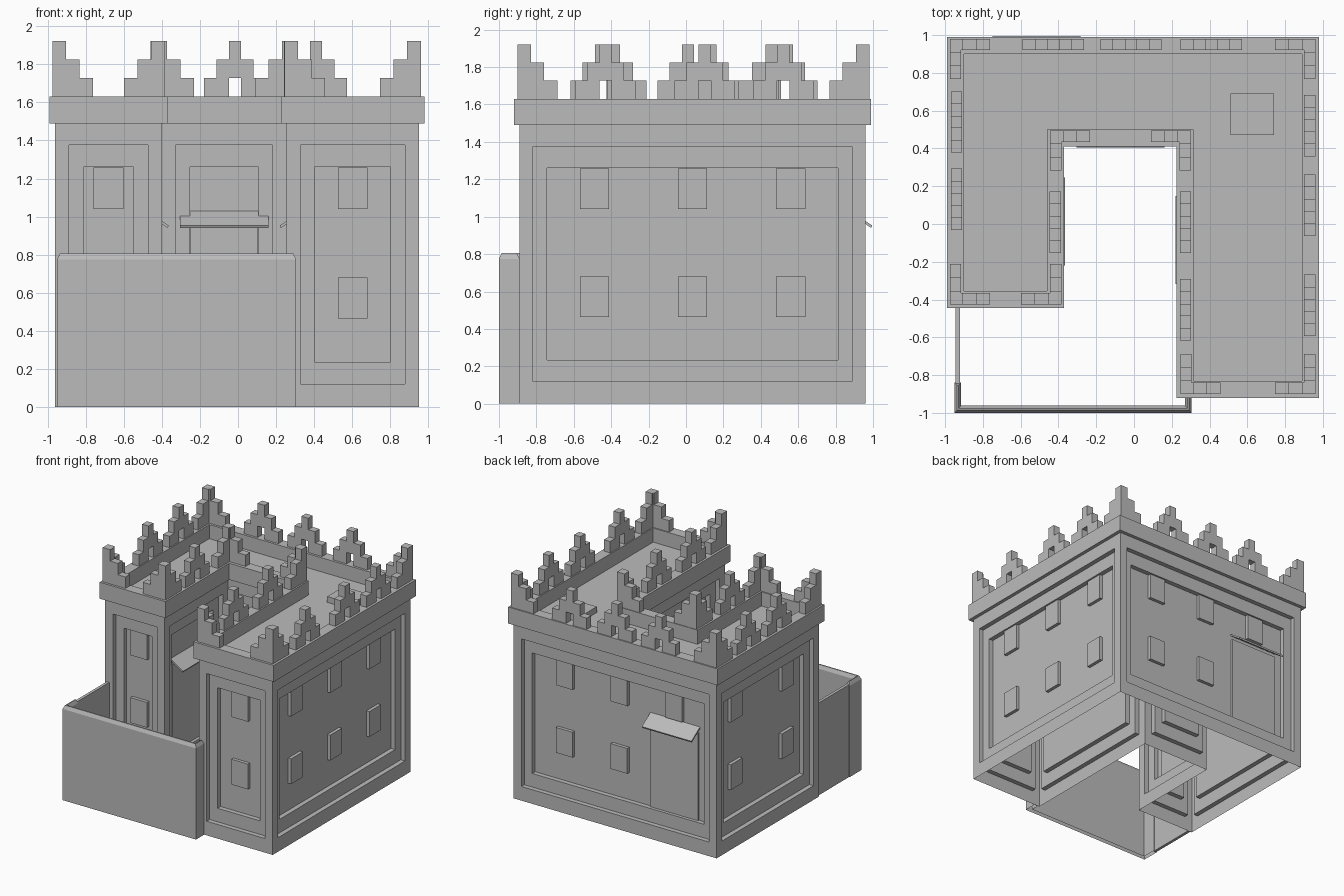
import bpy, bmesh
from mathutils import Vector

cube = bpy.data.objects.get("Cube")
if cube:
    bpy.data.objects.remove(cube, do_unlink=True)

stone = bpy.data.materials.new("grey_stone")
stone.use_nodes = True
grey = (0.5, 0.5, 0.5, 1)
stone.diffuse_color = grey
stone.node_tree.nodes["Principled BSDF"].inputs["Base Color"].default_value = grey

Z = Vector((0, 0, 1))


def finish(name, bm):
    mesh = bpy.data.meshes.new(name)
    bm.to_mesh(mesh)
    bm.free()
    mesh.materials.append(stone)
    bpy.context.collection.objects.link(bpy.data.objects.new(name, mesh))


def loft(name, loops):
    """Skin a series of matching loops and cap the last one."""
    bm = bmesh.new()
    rows = [[bm.verts.new(p) for p in loop] for loop in loops]
    n = len(rows[0])
    for a, b in zip(rows, rows[1:]):
        for i in range(n):
            j = (i + 1) % n
            bm.faces.new((a[i], a[j], b[j], b[i]))
    bm.faces.new(rows[-1])
    finish(name, bm)


def prism(name, profile, origin, along, across, b0, b1):
    """Extrude an (along, height) profile from b0 to b1 in the across direction."""
    bm = bmesh.new()
    ends = [[bm.verts.new(origin + along * a + Z * z + across * b) for a, z in profile]
            for b in (b0, b1)]
    n = len(profile)
    for i in range(n):
        j = (i + 1) % n
        bm.faces.new((ends[0][i], ends[0][j], ends[1][j], ends[1][i]))
    bm.faces.new(ends[0])
    bm.faces.new(ends[1])
    bmesh.ops.recalc_face_normals(bm, faces=bm.faces)
    finish(name, bm)


def rect(a0, a1, z0, z1):
    return [(a0, z0), (a1, z0), (a1, z1), (a0, z1)]


def offset(points, d):
    """Grow a right-angled counterclockwise outline by d."""
    out = []
    for i, p in enumerate(points):
        e1 = (p - points[i - 1]).normalized()
        e2 = (points[(i + 1) % len(points)] - p).normalized()
        e = e1 + e2
        out.append(p + Vector((e.y, -e.x, 0)) * d)
    return out


def level(points, z):
    return [p + Z * z for p in points]


# U-shaped plan
plan = [Vector((x, y, 0)) for x, y in (
    (-.96, -.415), (-.40, -.415), (-.40, .44), (.255, .44),
    (.255, -.89), (.95, -.89), (.95, .96), (-.96, .96))]
WALL_TOP, ROOF, PARAPET = 1.49, 1.51, 1.63
STEP = 0.04

# Parapet band and roof deck
outer, inner = offset(plan, .03), offset(plan, -.06)
loft("parapet_and_roof", [level(plan, WALL_TOP), level(outer, WALL_TOP),
                          level(outer, PARAPET), level(inner, PARAPET), level(inner, ROOF)])
prism("roof_hatch", rect(.51, .74, ROOF, 1.56), Vector(), Vector((1, 0, 0)),
      Vector((0, 1, 0)), .47, .69)

# For each wall: name, window column offsets, door offset from the middle
walls = [
    ("left_wing_front", [0], None),
    ("left_court", [], 0),
    ("rear_court", [], 0),
    ("right_court", [], -.14),
    ("right_wing_front", [0], None),
    ("right_side", [-.525, 0, .525], None),
    ("back", [-.515, 0, .515], .51),
    ("left_side", [-.345, .345], None),
]

for i, (name, columns, door) in enumerate(walls):
    start, end = plan[i], plan[(i + 1) % len(plan)]
    length = (end - start).length
    along = (end - start).normalized()
    inward = Vector((-along.y, along.x, 0))

    # Wall with a double stepped recess
    def ring(margin, z0, z1, depth):
        return [start + along * a + Z * z + inward * depth
                for a, z in rect(margin, length - margin, z0, z1)]

    loft(name + "_wall", [
        ring(0, 0, WALL_TOP, 0), ring(.073, .12, 1.375, 0), ring(.073, .12, 1.375, STEP),
        ring(.148, .235, 1.26, STEP), ring(.148, .235, 1.26, 2 * STEP)])

    # Shutters stand slightly proud of the recessed panel
    middle = start + along * (length / 2)
    for c in columns:
        for z0, z1 in ((.465, .68), (1.04, 1.258)):
            if door is not None and abs(c - door) < .1 and z0 < 1:
                continue
            prism(name + "_window", rect(c - .078, c + .078, z0, z1),
                  middle, along, inward, STEP + .012, 2 * STEP)

    # Door with a sloping canopy
    if door is not None:
        half = min(.225, length / 2 - .15)
        prism(name + "_door", rect(door - half, door + half, .236, .98),
              middle, along, inward, 2 * STEP - .015, 2 * STEP)
        prism(name + "_canopy", [(2 * STEP, 1.03), (-.036, .953), (-.03, .94), (2 * STEP, 1.015)],
              middle, inward, along, door - .233, door + .233)

# Stepped battlements
U, H, T = .065, .097, .06
half_steps = [(.5, 0), (.5, 1), (.5, 0)]
right = [(.5, 3), (.5, 2), (1.5, 2), (1.5, 1), (2.5, 1), (2.5, 0), (.5, 0), (.5, 1)]
full = right + [(-a, z) for a, z in reversed(right)]
corner = [(0, 0), (0, 3), (1, 3), (1, 2), (2, 2), (2, 1), (3, 1), (3, 0)]


def merlon(x, y, along):
    across = Vector((along.y, along.x, 0))
    prism("merlon", [(a * U, z * H) for a, z in full],
          Vector((x, y, PARAPET)), along, across, -T / 2, T / 2)


X, Y = Vector((1, 0, 0)), Vector((0, 1, 0))
for x in (-.427, -.016, .41):
    merlon(x, .95, X)
for x, ys in ((-.94, (.54, .13)), (.93, (.52, .10, -.43)),
              (-.417, (.01,)), (.273, (.01, -.455))):
    for y in ys:
        merlon(x, y, Y)

# Corner battlements: position and the directions of the two arms
for x, y, sx, sy in ((-.975, .98, 1, -1), (.96, .98, -1, -1),
                     (-.975, -.425, 1, 1), (-.385, -.425, -1, 1),
                     (.245, -.90, 1, 1), (.96, -.90, -1, 1),
                     (-.445, .495, 1, -1), (.302, .495, -1, -1)):
    profile = [(a * .071, z * H) for a, z in corner]
    origin = Vector((x, y, PARAPET))
    prism("corner_merlon", profile, origin, X * sx, Y * sy, 0, T)
    prism("corner_merlon", profile, origin, Y * sy, X * sx, 0, T)

# Yard wall with chamfered top, and the thinner side wall
yard = [Vector((x, y, 0)) for x, y in (
    (-.95, -.84), (-.95, -1), (.305, -1), (.305, -.89),
    (.27, -.89), (.27, -.962), (-.915, -.962), (-.915, -.84))]
loft("yard_front_wall", [yard, level(yard, .775), level(offset(yard, -.014), .805)])
prism("yard_side_wall", rect(-.945, -.92, 0, .785), Vector(), X, Y, -.85, -.415)
